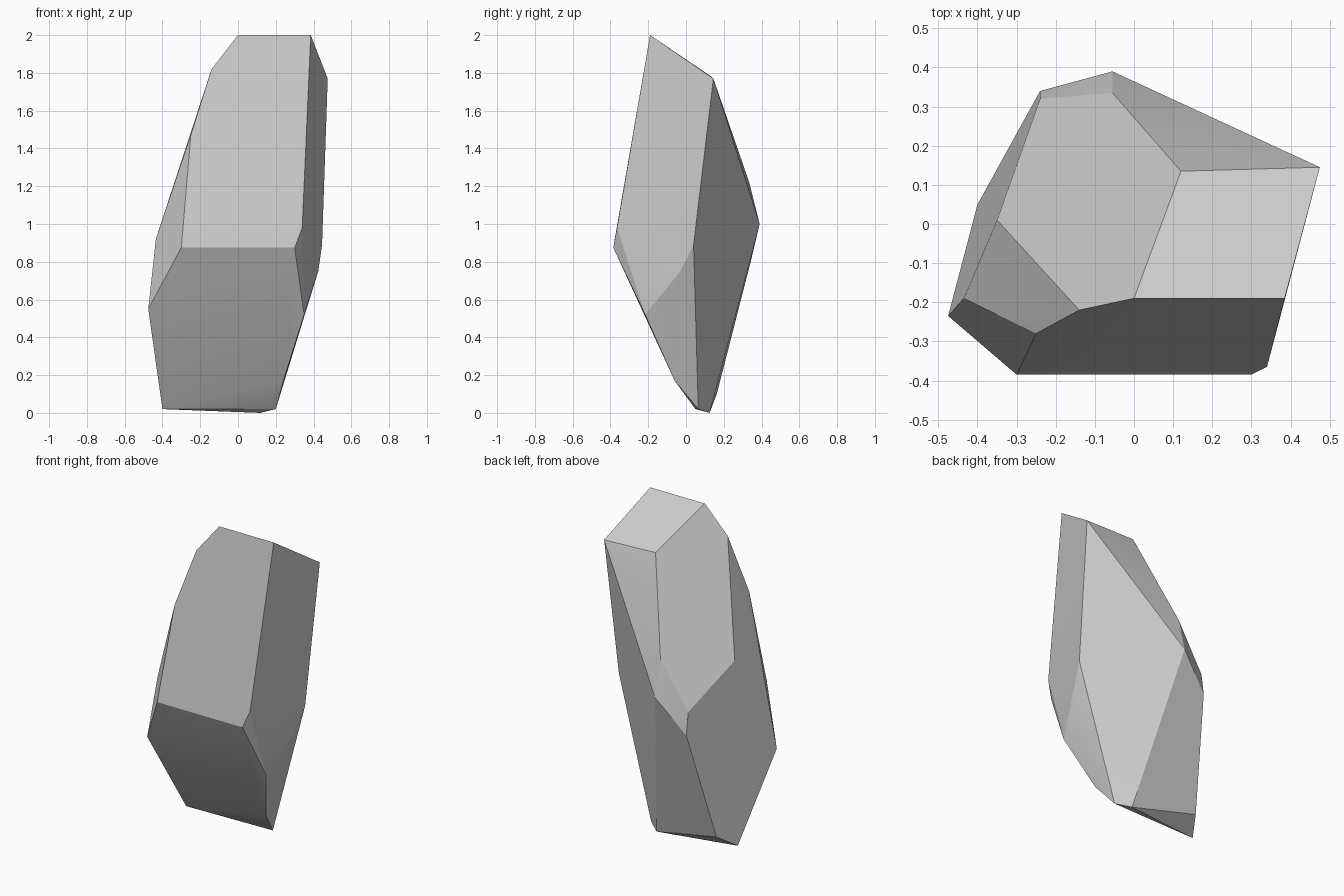
import bpy
import bmesh
import math

default_cube = bpy.data.objects.get("Cube")
if default_cube:
    bpy.data.objects.remove(default_cube, do_unlink=True)


def flat_material(name, colour):
    material = bpy.data.materials.new(name)
    material.use_nodes = True
    material.diffuse_color = colour
    shader = next(n for n in material.node_tree.nodes if n.type == "BSDF_PRINCIPLED")
    shader.inputs["Base Color"].default_value = colour
    shader.inputs["Roughness"].default_value = 1
    return material


# Corner points of the chiselled stone, grouped by height
slanted_top = [(0, -.19, 2), (.385, -.19, 2), (.475, .145, 1.77), (.12, .135, 1.78)]
right_shoulder = [(-.14, -.22, 1.82), (-.25, -.28, 1.47), (-.35, .01, 1.17), (-.435, -.19, .92)]
front_ridge = [(-.3, -.385, .875), (.3, -.385, .875), (.34, -.365, .98)]
back_ridge = [(-.055, .335, 1.22), (-.055, .39, 1), (-.24, .32, .93), (-.24, .34, .79)]
left_bulge = [(.445, .04, .89), (.425, -.03, .75), (.35, -.216, .52)]
right_corner = [(-.475, -.235, .55)]
narrow_foot = [(-.4, .05, .02), (.12, .125, 0), (-.328, .163, .1),
               (.2, .065, .02), (.24, -.06, .17), (-.28, .23, .36)]
corner_groups = [slanted_top, right_shoulder, front_ridge, back_ridge,
                 left_bulge, right_corner, narrow_foot]


def build_hull(name, groups, material):
    """Wrap the corner points in a tight faceted skin."""
    bm = bmesh.new()
    for group in groups:
        for point in group:
            bm.verts.new(point)
    hull = bmesh.ops.convex_hull(bm, input=bm.verts[:])
    spare = {v for v in hull["geom_interior"] + hull["geom_unused"]
             if isinstance(v, bmesh.types.BMVert)}
    bmesh.ops.delete(bm, geom=list(spare), context="VERTS")
    # Merge triangles lying in one facet
    bmesh.ops.dissolve_limit(bm, angle_limit=math.radians(2),
                             verts=bm.verts[:], edges=bm.edges[:])
    bmesh.ops.recalc_face_normals(bm, faces=bm.faces[:])
    mesh = bpy.data.meshes.new(name)
    bm.to_mesh(mesh)
    bm.free()
    mesh.materials.append(material)
    stone = bpy.data.objects.new(name, mesh)
    bpy.context.collection.objects.link(stone)
    return stone


# Standing stone with crisp ridges and gently blended facets
stone_grey = flat_material("stone grey", (.6, .6, .6, 1))
rock = build_hull("standing_rock", corner_groups, stone_grey)
bpy.ops.object.select_all(action="DESELECT")
rock.select_set(True)
bpy.context.view_layer.objects.active = rock
bpy.ops.object.shade_smooth_by_angle(angle=math.radians(20))
